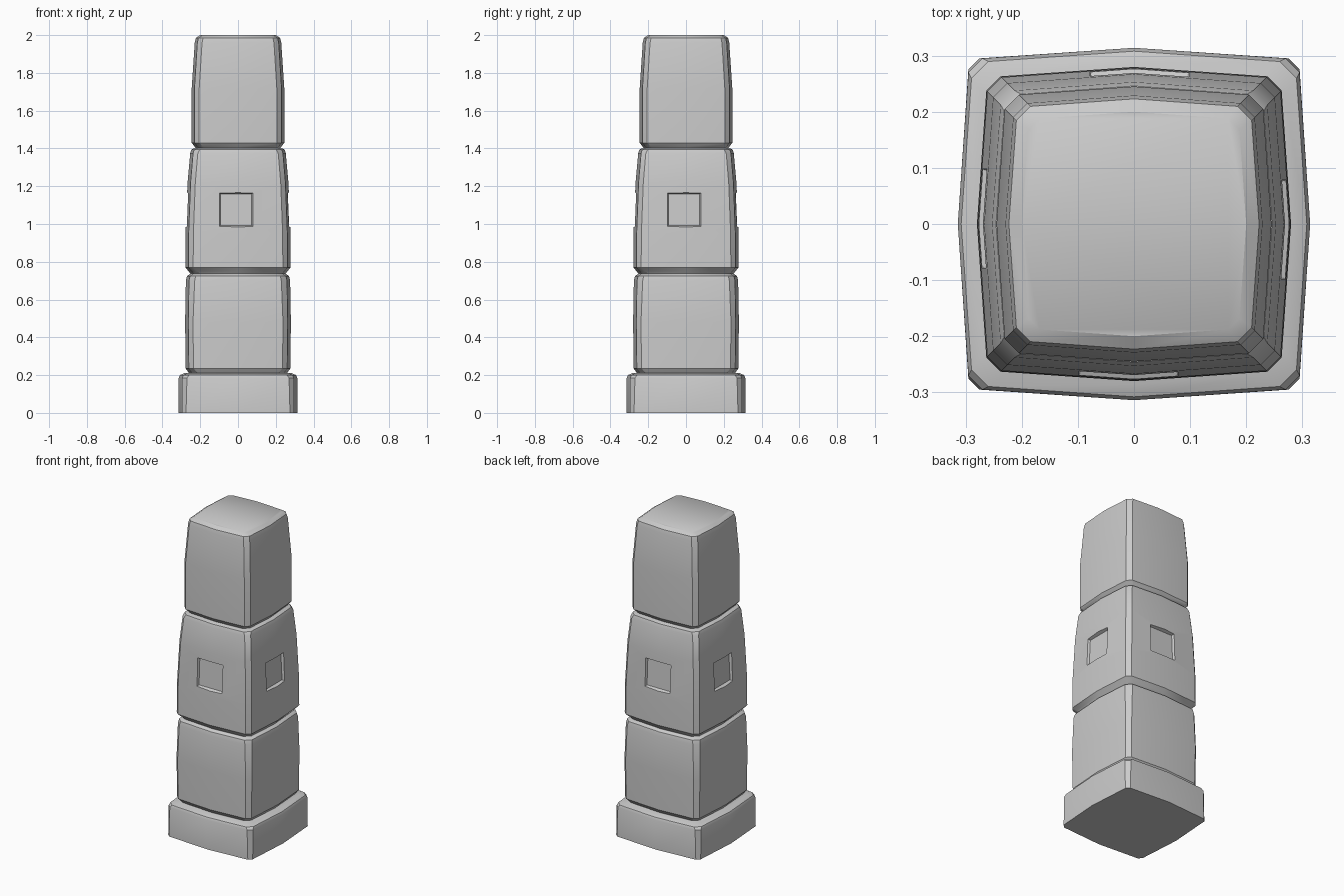
import bpy, bmesh
from math import pi
from mathutils import Matrix, Vector

cube = bpy.data.objects.get("Cube")
if cube:
    bpy.data.objects.remove(cube, do_unlink=True)

stone = bpy.data.materials.new("grey stone")
stone.use_nodes = True
grey = (0.6, 0.6, 0.6, 1)
stone.diffuse_color = grey
stone.node_tree.nodes["Principled BSDF"].inputs["Base Color"].default_value = grey


def finish(name, bm):
    bmesh.ops.recalc_face_normals(bm, faces=bm.faces)
    mesh = bpy.data.meshes.new(name)
    bm.to_mesh(mesh)
    bm.free()
    mesh.materials.append(stone)
    obj = bpy.data.objects.new(name, mesh)
    bpy.context.collection.objects.link(obj)
    return obj


def activate(obj):
    bpy.ops.object.select_all(action="DESELECT")
    obj.select_set(True)
    bpy.context.view_layer.objects.active = obj


def ring(bm, z, half, chamfer):
    """Square outline with bowed sides and cut corners."""
    c = half * 0.94
    side = [(c, chamfer - c), (half, 0), (c, c - chamfer)]
    return [bm.verts.new(Matrix.Rotation(q * pi / 2, 3, "Z") @ Vector((x, y, z)))
            for q in range(4) for x, y in side]


def block(name, profile):
    """Stack of outlines (height, half width, corner cut), capped at both ends."""
    bm = bmesh.new()
    rings = [ring(bm, *p) for p in profile]
    for low, high in zip(rings, rings[1:]):
        for i in range(len(low)):
            j = (i + 1) % len(low)
            bm.faces.new((low[i], low[j], high[j], high[i]))
    bm.faces.new(rings[0][::-1])
    bm.faces.new(rings[-1])
    return finish(name, bm)


# Four stacked stones, each with softened upper and lower rims
base = block("base_stone", [
    (0, 0.314, 0.02), (0.185, 0.314, 0.025), (0.2, 0.308, 0.03), (0.21, 0.285, 0.04)])
lower = block("lower_stone", [
    (0.205, 0.255, 0.03), (0.218, 0.265, 0.03), (0.235, 0.277, 0.025), (0.48, 0.28, 0.025),
    (0.70, 0.276, 0.03), (0.725, 0.27, 0.03), (0.738, 0.25, 0.035)])
middle = block("middle_stone", [
    (0.735, 0.25, 0.035), (0.75, 0.262, 0.03), (0.77, 0.279, 0.025), (0.95, 0.278, 0.025),
    (1.22, 0.267, 0.025), (1.375, 0.253, 0.025), (1.395, 0.246, 0.03), (1.403, 0.225, 0.035)])
upper = block("upper_stone", [
    (1.398, 0.218, 0.03), (1.41, 0.23, 0.03), (1.43, 0.245, 0.025), (1.72, 0.245, 0.025),
    (1.96, 0.229, 0.025), (1.985, 0.223, 0.025), (2.0, 0.2, 0.02)])

# Shallow square recess on each side of the middle stone
bm = bmesh.new()
for q in range(4):
    geom = bmesh.ops.create_cube(bm, size=1)["verts"]
    for v in geom:
        inner = v.co.y > 0
        size = 0.165 if inner else 0.2
        tilt = 0.004 if v.co.z > 0 else -0.004
        v.co = Vector((v.co.x * size - 0.01, (-0.253 if inner else -0.295) + tilt,
                       v.co.z * size + 1.075))
    bmesh.ops.rotate(bm, verts=geom, matrix=Matrix.Rotation(q * pi / 2, 3, "Z"))
cutter = finish("recess_cutter", bm)
cutter.hide_render = True

activate(middle)
cut = middle.modifiers.new("recesses", "BOOLEAN")
cut.operation = "DIFFERENCE"
cut.solver = "EXACT"
cut.object = cutter
bpy.ops.object.modifier_apply(modifier=cut.name)
bpy.data.objects.remove(cutter, do_unlink=True)

# Soft shading that keeps the cut edges crisp
for obj in (base, lower, middle, upper):
    activate(obj)
    bpy.ops.object.shade_smooth_by_angle(angle=pi / 6)
